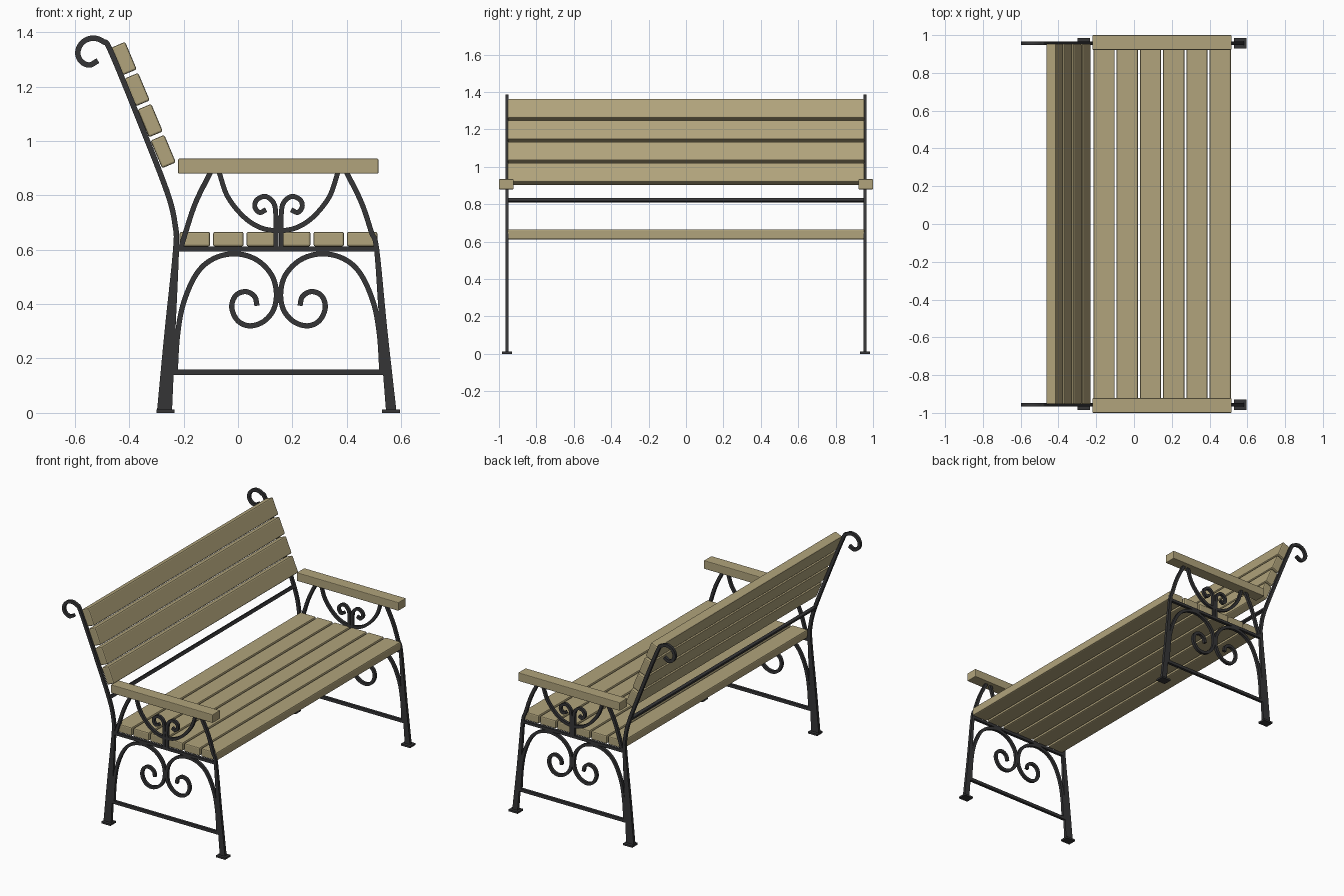
import bpy, bmesh, math
from mathutils import Vector

if "Cube" in bpy.data.objects:
    bpy.data.objects.remove(bpy.data.objects["Cube"], do_unlink=True)

MID = 0.149       # middle of the seat, front to back
SIDE = 0.957      # distance of each iron frame from the centre
THICK = 0.018     # thickness of the flat iron


def make_material(name, rgb, rough):
    mat = bpy.data.materials.new(name)
    mat.use_nodes = True
    color = (*rgb, 1)
    mat.diffuse_color = color
    shader = mat.node_tree.nodes["Principled BSDF"]
    shader.inputs["Base Color"].default_value = color
    shader.inputs["Roughness"].default_value = rough
    return mat


WOOD = make_material("pale_wood", (0.44, 0.37, 0.2), 0.7)
IRON = make_material("dark_iron", (0.035, 0.035, 0.037), 0.5)


def add_object(name, bm, mat):
    bmesh.ops.recalc_face_normals(bm, faces=bm.faces[:])
    mesh = bpy.data.meshes.new(name)
    bm.to_mesh(mesh)
    bm.free()
    mesh.materials.append(mat)
    obj = bpy.data.objects.new(name, mesh)
    bpy.context.collection.objects.link(obj)
    return obj


def box(name, center, size, mat, tilt=0, bevel=0):
    bm = bmesh.new()
    bmesh.ops.create_cube(bm, size=1)
    bmesh.ops.scale(bm, vec=size, verts=bm.verts)
    obj = add_object(name, bm, mat)
    obj.location = center
    obj.rotation_euler.y = tilt
    if bevel:
        mod = obj.modifiers.new("soft_edges", "BEVEL")
        mod.width = bevel
        mod.segments = 2
    return obj


def smooth_path(points, steps=6):
    """Catmull-Rom curve through (x, z, width) points."""
    p = [Vector(q) for q in points]
    p = [2 * p[0] - p[1]] + p + [2 * p[-1] - p[-2]]
    out = []
    for a, b, c, d in zip(p, p[1:], p[2:], p[3:]):
        for i in range(steps):
            t = i / steps
            out.append(b + (c - a) * t / 2 + (a * 2 - b * 5 + c * 4 - d) * t**2 / 2
                       + (b * 3 - a - c * 3 + d) * t**3 / 2)
    return out + [p[-2]]


def ribbon(name, points, y):
    """Flat iron strip that follows a path in the side plane."""
    path = smooth_path(points)
    bm = bmesh.new()
    rings = []
    for i, q in enumerate(path):
        run = path[min(i + 1, len(path) - 1)] - path[max(i - 1, 0)]
        side = Vector((-run.y, run.x)).normalized() * q.z / 2
        rings.append([bm.verts.new((q.x + s * side.x, y + h * THICK / 2, q.y + s * side.y))
                      for s, h in ((-1, -1), (1, -1), (1, 1), (-1, 1))])
    for r, n in zip(rings, rings[1:]):
        for k in range(4):
            j = (k + 1) % 4
            bm.faces.new((r[k], r[j], n[j], n[k]))
    bm.faces.new(rings[0])
    bm.faces.new(rings[-1])
    obj = add_object(name, bm, IRON)
    bpy.ops.object.select_all(action="DESELECT")
    obj.select_set(True)
    bpy.context.view_layer.objects.active = obj
    bpy.ops.object.shade_smooth_by_angle(angle=math.radians(35))


def about_mid(points, sign, width):
    return [(MID + sign * d, z, width) for d, z in points]


# Path points for the ironwork; those about the middle give (offset, height)
back_post = [(-.27, .01, .055), (-.25, .3, .04), (-.228, .6, .022), (-.231, .69, .02),
             (-.26, .81, .02), (-.361, 1.07, .02), (-.468, 1.33, .02), (-.495, 1.365, .02),
             (-.534, 1.378, .02), (-.572, 1.362, .02), (-.589, 1.327, .02),
             (-.578, 1.294, .02), (-.547, 1.279, .02), (-.515, 1.295, .02)]
arm_support = [(.25, .885), (.305, .773), (.341, .666), (.361, .6)]
lower_leg = [(.386, .306, .028), (.414, .01, .038)]
arm_cradle = [(.218, .883), (.187, .795), (.128, .721), (.066, .681)]
big_scroll = [(.38, .15), (.371, .288), (.349, .405), (.301, .512), (.239, .567),
              (.158, .585), (.081, .563), (.026, .508), (.008, .442), (.018, .38),
              (.055, .336), (.106, .32), (.15, .339), (.172, .387), (.158, .431),
              (.121, .446), (.088, .428), (.079, .394)]
small_scroll = [(.01, .605), (.01, .66), (.01, .728), (.018, .772), (.048, .796),
                (.08, .783), (.087, .757), (.07, .737), (.046, .747)]

# Iron end frames
for label, s in (("left", 1), ("right", -1)):
    y = s * SIDE
    ribbon(label + "_back_post", back_post, y)
    front_leg = about_mid(arm_support, 1, .019) + [(MID + d, z, w) for d, z, w in lower_leg]
    ribbon(label + "_front_leg", front_leg, y)
    ribbon(label + "_rear_arm_support", about_mid(arm_support, -1, .019), y)
    cradle = arm_cradle + [(0, .67)] + [(-d, z) for d, z in reversed(arm_cradle)]
    ribbon(label + "_arm_cradle", about_mid(cradle, 1, .018), y)
    for end, sign in (("front", 1), ("rear", -1)):
        ribbon(f"{label}_{end}_big_scroll", about_mid(big_scroll, sign, .019), y)
        ribbon(f"{label}_{end}_small_scroll", about_mid(small_scroll, sign, .018), y)
    box(label + "_seat_rail", (MID - .005, y, .602), (.74, THICK, .018), IRON)
    box(label + "_stretcher", (MID, y, .15), (.79, THICK, .02), IRON)
    for end, x in (("rear", -.267), ("front", MID + .414)):
        box(f"{label}_{end}_foot", (x, y, .006), (.066, .056, .012), IRON)
    # Wooden armrest
    box(label + "_armrest", (.148, s * .961, .907), (.737, .078, .055), WOOD, bevel=.004)

# Seat slats
for i in range(6):
    box(f"seat_slat_{i + 1}", (MID + (i - 2.5) * .123, 0, .639),
        (.112, 1.908, .054), WOOD, bevel=.007)

# Leaning backrest slats
lean = math.atan2(-.144, .342)
for i in range(4):
    box(f"back_slat_{i + 1}", (-.275 - i * .048, 0, .961 + i * .114),
        (.055, 1.908, .11), WOOD, tilt=lean, bevel=.007)

# Iron bar between the back posts
box("back_bar", (-.263, 0, .822), (THICK, 2 * SIDE, .02), IRON, tilt=lean)
